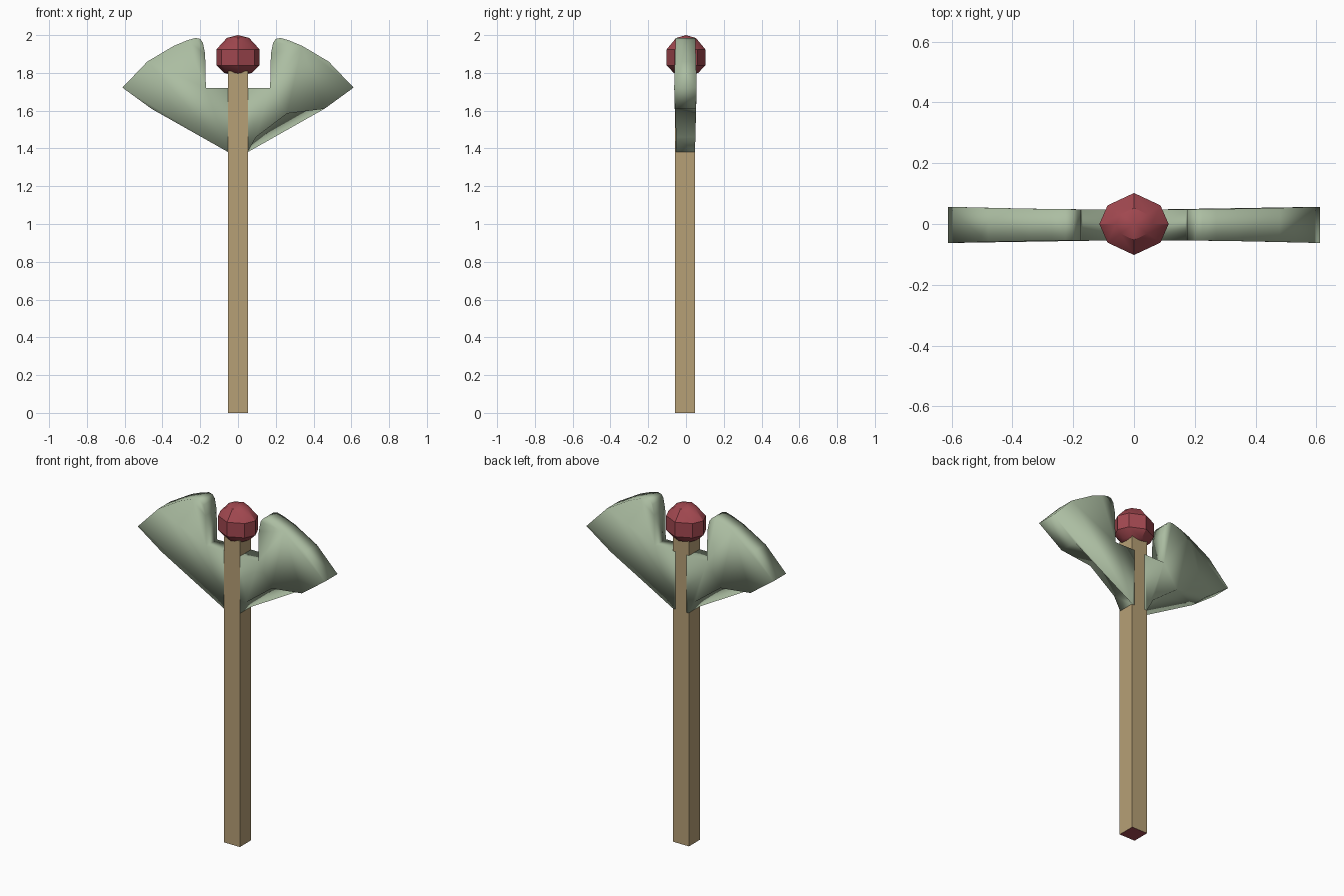
import bpy, bmesh, math

if "Cube" in bpy.data.objects:
    bpy.data.objects.remove(bpy.data.objects["Cube"])

def material(name, rgb):
    m = bpy.data.materials.new(name)
    m.diffuse_color = (*rgb, 1)
    m.use_nodes = True
    m.node_tree.nodes["Principled BSDF"].inputs["Base Color"].default_value = m.diffuse_color
    return m

WOOD = material("wood", (0.47, 0.35, 0.18))
GREEN = material("pale_green", (0.41, 0.51, 0.36))
RED = material("red", (0.36, 0.065, 0.08))

def finish(bm, name, mats, angle=None):
    bmesh.ops.recalc_face_normals(bm, faces=bm.faces)
    me = bpy.data.meshes.new(name)
    bm.to_mesh(me)
    bm.free()
    ob = bpy.data.objects.new(name, me)
    bpy.context.collection.objects.link(ob)
    for m in mats:
        me.materials.append(m)
    if angle:
        bpy.ops.object.select_all(action='DESELECT')
        ob.select_set(True)
        bpy.context.view_layer.objects.active = ob
        bpy.ops.object.shade_smooth_by_angle(angle=math.radians(angle))
    return ob

# Square shaft with a red bottom cap
bm = bmesh.new()
bmesh.ops.create_cube(bm, size=1)
for v in bm.verts:
    v.co.x *= 0.104
    v.co.y = v.co.y * 0.104 - 0.005
    v.co.z = (v.co.z + 0.5) * 1.81
bm.normal_update()
for f in bm.faces:
    f.material_index = 1 if f.normal.z < -0.5 else 0
finish(bm, "shaft", [WOOD, RED])

# Wings: one outline each side, slightly thicker towards the tip
OUTLINE = [(0.035, 1.72), (0.17, 1.72), (0.174, 1.90), (0.186, 1.96), (0.20, 1.98),
           (0.225, 1.985), (0.27, 1.972), (0.34, 1.943), (0.48, 1.86), (0.612, 1.722),
           (0.458, 1.61), (0.26, 1.585), (0.095, 1.46), (0.051, 1.38), (0.035, 1.38)]

def wing(side, name):
    bm = bmesh.new()
    rings = []
    for s in (-1, 1):
        rings.append([bm.verts.new((side * x, -0.003 + s * (0.0505 + 0.009 * (x / 0.61) ** 2), z))
                      for x, z in OUTLINE])
    faces = [bm.faces.new(r) for r in rings]
    n = len(OUTLINE)
    for i in range(n):
        j = (i + 1) % n
        bm.faces.new((rings[0][i], rings[0][j], rings[1][j], rings[1][i]))
    bmesh.ops.triangulate(bm, faces=faces)
    finish(bm, name, [GREEN], 100)

wing(1, "right_wing")
wing(-1, "left_wing")

# Faceted gem on top: eight-sided rings between two points
RINGS = [(1.985, 0.5), (1.925, 0.97), (1.84, 0.97), (1.80, 0.62)]
bm = bmesh.new()
loops = []
for z, k in RINGS:
    loops.append([bm.verts.new((0.114 * k / 0.97 * math.cos(a * math.pi / 4),
                                0.102 * k / 0.97 * math.sin(a * math.pi / 4), z))
                  for a in range(8)])
    # diagonal corners reach a little further sideways than fore and aft
    for a in (1, 3, 5, 7):
        loops[-1][a].co.x *= 1.08
        loops[-1][a].co.y *= 0.85
top = bm.verts.new((0, 0, 2.0))
bottom = bm.verts.new((0, 0, 1.78))
for i in range(8):
    j = (i + 1) % 8
    for a, b in zip(loops, loops[1:]):
        bm.faces.new((a[i], a[j], b[j], b[i]))
    bm.faces.new((top, loops[0][i], loops[0][j]))
    bm.faces.new((bottom, loops[-1][j], loops[-1][i]))
finish(bm, "gem", [RED], 35)
